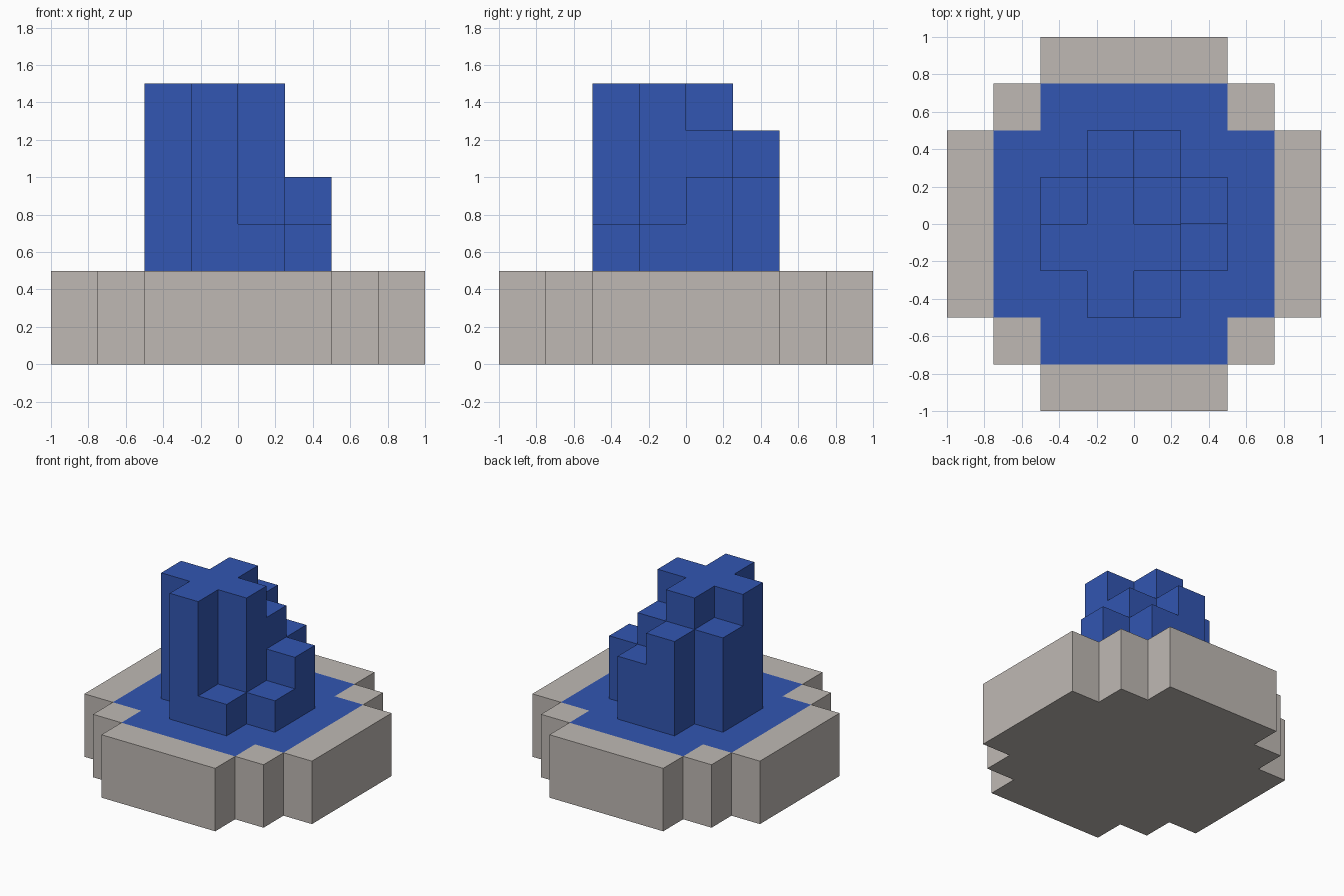
import bpy
import bmesh
from mathutils import Vector

if "Cube" in bpy.data.objects:
    bpy.data.objects.remove(bpy.data.objects["Cube"], do_unlink=True)

CELL = 0.25
UP = Vector((0, 0, 1))


def material(name, rgb):
    mat = bpy.data.materials.new(name)
    mat.use_nodes = True
    color = (*rgb, 1)
    mat.diffuse_color = color
    mat.node_tree.nodes["Principled BSDF"].inputs["Base Color"].default_value = color
    return mat


stone = material("pale stone", (0.52, 0.485, 0.455))
water = material("water blue", (0.032, 0.093, 0.445))


def stepped_block(name, heights, floor, mats, top_rule=None, bottom=False):
    """Build columns from rows of heights (front to back), walling only exposed sides."""
    bm = bmesh.new()
    n = len(heights)

    def height(i, j):
        return heights[j][i] if 0 <= i < n and 0 <= j < n else floor

    def quad(points, index=0):
        bm.faces.new([bm.verts.new(p) for p in points]).material_index = index

    for j in range(n):
        for i in range(n):
            h = height(i, j)
            if h <= floor:
                continue
            mid = Vector((i + 0.5 - n / 2, j + 0.5 - n / 2, 0)) * CELL
            a = Vector((CELL / 2, 0, 0))
            b = Vector((0, CELL / 2, 0))
            ring = [mid - a - b, mid + a - b, mid + a + b, mid - a + b]
            quad([p + UP * h for p in ring], top_rule(mid) if top_rule else 0)
            if bottom:
                quad([p + UP * floor for p in reversed(ring)])
            for dx, dy in ((1, 0), (-1, 0), (0, 1), (0, -1)):
                low = height(i + dx, j + dy)
                if low < h:
                    edge = mid + Vector((dx, dy, 0)) * CELL / 2
                    side = Vector((-dy, dx, 0)) * CELL / 2
                    quad([edge - side + UP * low, edge + side + UP * low,
                          edge + side + UP * h, edge - side + UP * h])

    # Merge the cells into clean flat faces
    bmesh.ops.remove_doubles(bm, verts=bm.verts, dist=0.001)
    bmesh.ops.dissolve_limit(bm, angle_limit=0.01, verts=bm.verts,
                             edges=bm.edges, delimit={'MATERIAL'})
    mesh = bpy.data.meshes.new(name)
    bm.to_mesh(mesh)
    bm.free()
    for mat in mats:
        mesh.materials.append(mat)
    obj = bpy.data.objects.new(name, mesh)
    bpy.context.collection.objects.link(obj)
    return obj


# Stone basin: rounded in steps, with a flush pool one cell in from the rim
def in_pool(mid):
    x, y = abs(mid.x), abs(mid.y)
    return int(max(x, y) < 0.75 and min(x, y) < 0.5)


half = [4, 4, 3, 2]  # half width in cells, from the middle row outward
widths = half[::-1] + half
basin = [[0.5 if abs(i - 3.5) < w else 0 for i in range(8)] for w in widths]
stepped_block("fountain_basin", basin, 0, [stone, water], in_pool, bottom=True)

# Water column: a cross-shaped jet with lower steps spiralling around it
jet = [
    [0.5, 1.5, 0.75, 0.5],
    [1.5, 1.5, 1.5, 0.75],
    [1.25, 1.5, 1.25, 1.0],
    [0.5, 1.25, 1.0, 0.5],
]
stepped_block("water_column", jet, 0.5, [water])
